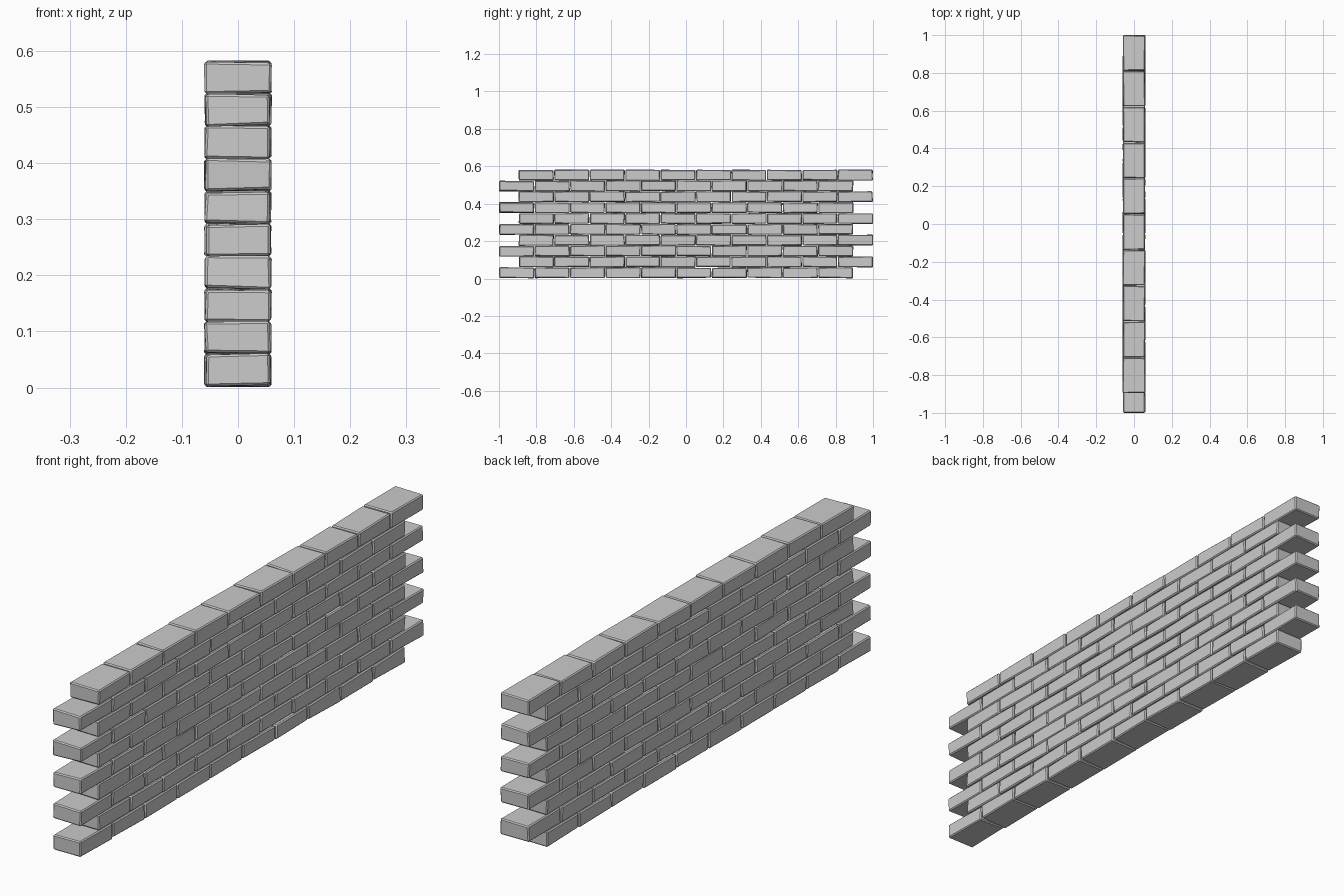
import bpy, bmesh, random
from mathutils import Vector

if "Cube" in bpy.data.objects:
    bpy.data.objects.remove(bpy.data.objects["Cube"])

random.seed(7)
COURSES, BRICKS = 10, 10
PITCH_Y, PITCH_Z = 0.1895, 0.058
HALF = Vector((0.0595, PITCH_Y / 2, PITCH_Z / 2 + 0.0005))
OFFSET = 0.105          # running-bond shift of alternate courses
BEVEL = 0.004


def add_brick(bm, centre):
    """Hand-cut brick: a box with nudged corners and chamfered edges."""
    verts = bmesh.ops.create_cube(bm, size=2.0)["verts"]
    for v in verts:
        nudge = Vector((random.uniform(-0.004, 0.001),
                        random.uniform(-0.004, 0.0005),
                        random.uniform(-0.004, 0.001)))
        v.co = centre + Vector(s * (h + n) for s, h, n in zip(v.co, HALF, nudge))
    edges = list({e for v in verts for e in v.link_edges})
    bmesh.ops.bevel(bm, geom=edges, offset=BEVEL, segments=1, affect='EDGES',
                    clamp_overlap=True)


# Courses of bricks, stacked from the ground up
for row in range(COURSES):
    bm = bmesh.new()
    start = -1.0 + (OFFSET if row % 2 else 0.0)
    for i in range(BRICKS):
        add_brick(bm, Vector((0, start + PITCH_Y * (i + 0.5),
                              0.002 + PITCH_Z * (row + 0.5))))
    bmesh.ops.recalc_face_normals(bm, faces=bm.faces)
    mesh = bpy.data.meshes.new(f"brick_course_{row + 1}")
    bm.to_mesh(mesh)
    bm.free()
    bpy.context.collection.objects.link(
        bpy.data.objects.new(f"brick_course_{row + 1}", mesh))
